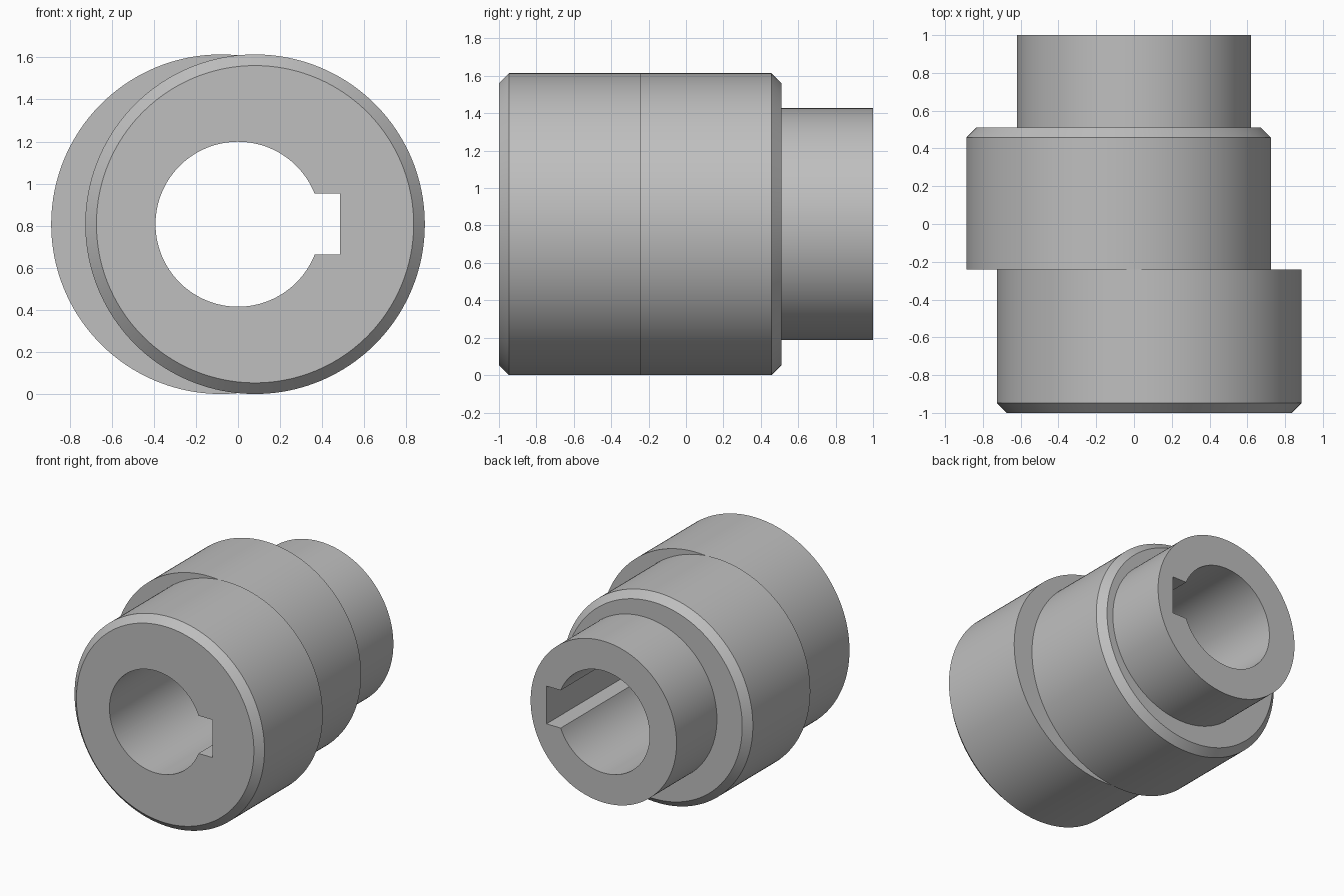
import bpy, bmesh
from math import sin, cos, pi, asin

default = bpy.data.objects.get("Cube")
if default:
    bpy.data.objects.remove(default, do_unlink=True)

R = 0.807          # radius of both eccentric discs, also the axis height
OFFSET = 0.081     # sideways shift of each disc
STEP = -0.24       # where the two discs meet
SHOULDER = 0.51    # where the hub begins
CHAMFER = 0.053
SEGMENTS = 160

steel = bpy.data.materials.new("grey steel")
steel.use_nodes = True
colour = (0.52, 0.52, 0.52, 1)
steel.diffuse_color = colour
steel.node_tree.nodes["Principled BSDF"].inputs["Base Color"].default_value = colour


def circle(radius, cx=0.0):
    angles = [2 * pi * i / SEGMENTS for i in range(SEGMENTS)]
    return [(cx + radius * cos(a), R + radius * sin(a)) for a in angles]


def loft(name, sections):
    """Closed solid through matching outlines, each given as (y, outline)."""
    bm = bmesh.new()
    rings = [[bm.verts.new((x, y, z)) for x, z in outline] for y, outline in sections]
    for a, b in zip(rings, rings[1:]):
        for i in range(len(a)):
            j = (i + 1) % len(a)
            bm.faces.new((a[i], a[j], b[j], b[i]))
    bm.faces.new(rings[0])
    bm.faces.new(rings[-1])
    bmesh.ops.recalc_face_normals(bm, faces=bm.faces)
    mesh = bpy.data.meshes.new(name)
    bm.to_mesh(mesh)
    bm.free()
    mesh.materials.append(steel)
    obj = bpy.data.objects.new(name, mesh)
    bpy.context.collection.objects.link(obj)
    return obj


def combine(target, tool, operation):
    mod = target.modifiers.new(operation.lower(), 'BOOLEAN')
    mod.operation, mod.object, mod.solver = operation, tool, 'EXACT'
    bpy.ops.object.select_all(action='DESELECT')
    bpy.context.view_layer.objects.active = target
    target.select_set(True)
    bpy.ops.object.modifier_apply(modifier=mod.name)
    bpy.data.objects.remove(tool, do_unlink=True)


# Two chamfered discs, shifted to opposite sides
sleeve = loft("eccentric_sleeve", [
    (-1, circle(R - CHAMFER, OFFSET)),
    (-1 + CHAMFER, circle(R, OFFSET)),
    (STEP, circle(R, OFFSET))])
rear_disc = loft("rear_disc", [
    (STEP, circle(R, -OFFSET)),
    (SHOULDER - CHAMFER, circle(R, -OFFSET)),
    (SHOULDER, circle(R - CHAMFER, -OFFSET))])

# Plain hub at the back, rooted inside the rear disc
hub = loft("hub", [(0.1, circle(0.62)), (1, circle(0.62))])

# Through bore with a rectangular keyway on the +x side
bore_r, key_half, key_x = 0.392, 0.145, 0.485
start = asin(key_half / bore_r)
bore = []
for i in range(SEGMENTS + 1):
    a = start + (2 * pi - 2 * start) * i / SEGMENTS
    bore.append((bore_r * cos(a), R + bore_r * sin(a)))
bore += [(key_x, R - key_half), (key_x, R + key_half)]
bore_cutter = loft("bore_cutter", [(-1.2, bore), (1.2, bore)])
bore_cutter.hide_render = True

combine(sleeve, rear_disc, 'UNION')
combine(sleeve, hub, 'UNION')
combine(sleeve, bore_cutter, 'DIFFERENCE')

# Smooth the round walls, keep the rims and keyway crisp
bpy.ops.object.shade_smooth_by_angle(angle=pi / 6)
